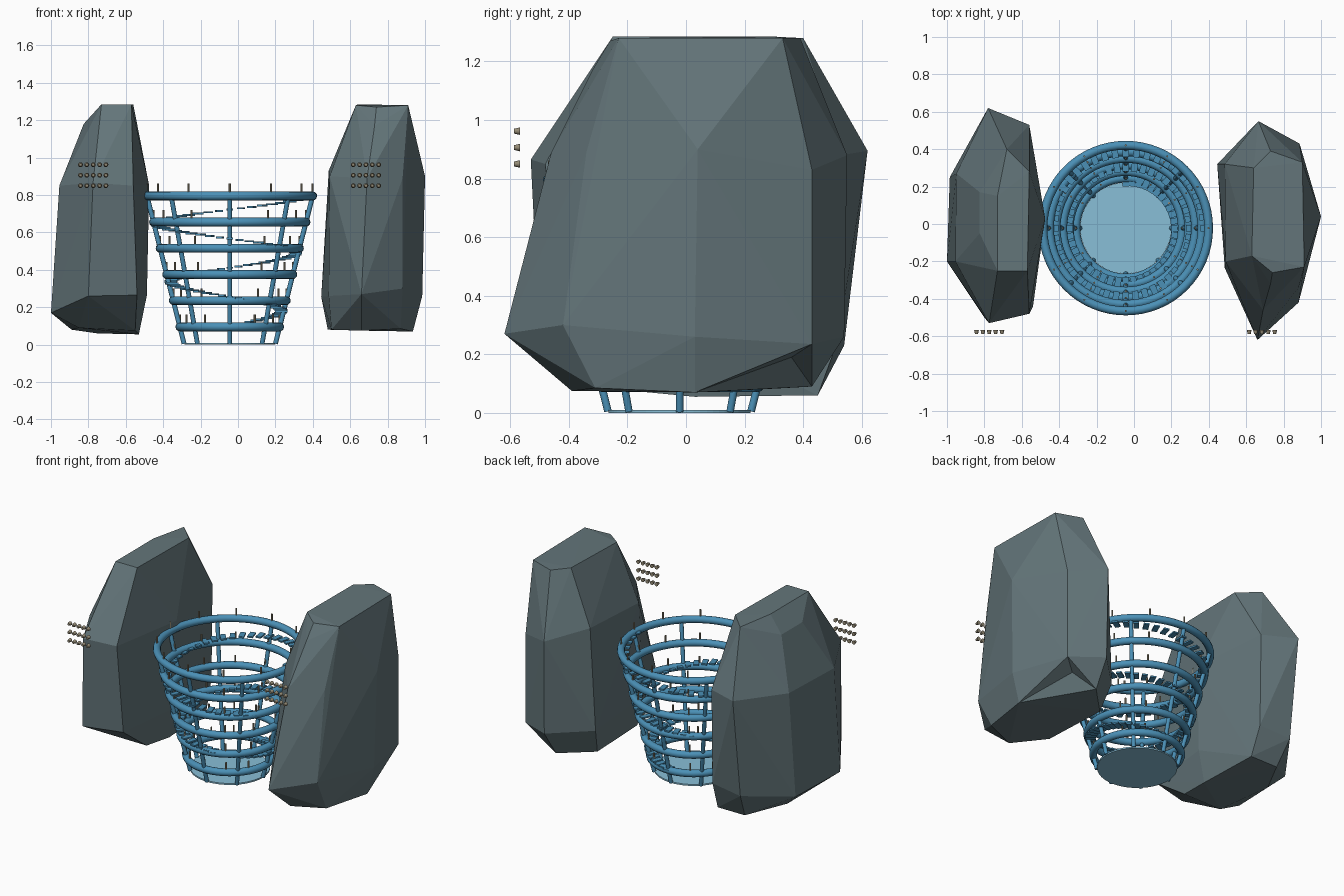
import bpy, bmesh, math
from mathutils import Vector, Matrix

if "Cube" in bpy.data.objects:
    bpy.data.objects.remove(bpy.data.objects["Cube"])

CX, CY = -0.044, -0.022          # axis of the lattice basket


def material(name, rgb):
    m = bpy.data.materials.new(name)
    m.diffuse_color = (*rgb, 1)
    m.use_nodes = True
    m.node_tree.nodes["Principled BSDF"].inputs["Base Color"].default_value = m.diffuse_color
    return m


BLUE = material("steel blue", (0.07, 0.28, 0.47))
PALE = material("pale blue", (0.25, 0.52, 0.68))
SLATE = material("slate grey", (0.127, 0.18, 0.195))
BEIGE = material("warm beige", (0.30, 0.26, 0.18))


def make(name, bm, mat, smooth=False):
    bmesh.ops.recalc_face_normals(bm, faces=bm.faces)
    me = bpy.data.meshes.new(name)
    bm.to_mesh(me)
    bm.free()
    me.materials.append(mat)
    ob = bpy.data.objects.new(name, me)
    bpy.context.collection.objects.link(ob)
    if smooth:
        bpy.context.view_layer.objects.active = ob
        ob.select_set(True)
        bpy.ops.object.shade_smooth_by_angle(angle=math.radians(40))
        ob.select_set(False)
    return ob


def rod(bm, a, b, r1, r2, seg):
    """Capped cylinder or cone from a to b."""
    a, b = Vector(a), Vector(b)
    d = b - a
    m = Matrix.Translation((a + b) / 2) @ d.to_track_quat('Z', 'Y').to_matrix().to_4x4()
    bmesh.ops.create_cone(bm, cap_ends=True, segments=seg, radius1=r1,
                          radius2=r2, depth=d.length, matrix=m)


def wall(z):
    """Basket radius at height z."""
    return 0.267 + (z - 0.095) * 0.2514


def polar(ang, r, z):
    return (CX + r * math.cos(ang), CY + r * math.sin(ang), z)


# Six stacked hoops, each with twelve thin pickets
ring_z = [0.095 + 0.14 * i for i in range(6)]
pickets = bmesh.new()
for i, z in enumerate(ring_z):
    bm = bmesh.new()
    n, k, t = 64, 12, 0.0235
    grid = [[bm.verts.new(polar(2 * math.pi * u / n,
                                wall(z) + t * math.cos(2 * math.pi * v / k),
                                z + t * math.sin(2 * math.pi * v / k)))
             for v in range(k)] for u in range(n)]
    for u in range(n):
        for v in range(k):
            bm.faces.new((grid[u][v], grid[(u + 1) % n][v],
                          grid[(u + 1) % n][(v + 1) % k], grid[u][(v + 1) % k]))
    make(f"hoop_{i + 1}", bm, BLUE, True)
    for j in range(12):
        a = j * math.pi / 6
        rod(pickets, polar(a, wall(z), z), polar(a, wall(z), z + 0.066), 0.0055, 0.0055, 8)
make("pickets", pickets, BEIGE)

# Eight leaning struts
bm = bmesh.new()
for j in range(8):
    a = j * math.pi / 4
    rod(bm, polar(a, wall(0.005), 0.005), polar(a, wall(0.795), 0.795), 0.013, 0.013, 12)
make("struts", bm, BLUE, True)

# Floor disc
bm = bmesh.new()
rod(bm, (CX, CY, 0), (CX, CY, 0.01), 0.243, 0.243, 64)
make("floor_disc", bm, PALE)

# Spiral of treads, rising clockwise from the back
bm = bmesh.new()
STEPS = 100
for i in range(STEPS):
    t = i / (STEPS - 1)
    z = 0.10 + 0.70 * t
    a = math.pi / 2 - 2.25 * 2 * math.pi * t
    m = (Matrix.Translation(polar(a, wall(z) - 0.012, z)) @ Matrix.Rotation(a, 4, 'Z')
         @ Matrix.Diagonal((0.066, 0.034, 0.010, 1)))
    bmesh.ops.create_cube(bm, size=1, matrix=m)
make("spiral_treads", bm, BLUE)


# Faceted boulders either side; dents pull hull corners inward
def boulder(name, points, dents=()):
    bm = bmesh.new()
    vs = [bm.verts.new(p) for p in points]
    res = bmesh.ops.convex_hull(bm, input=vs)
    junk = {g for g in res["geom_interior"] + res["geom_unused"]
            if isinstance(g, bmesh.types.BMVert)}
    bmesh.ops.delete(bm, geom=list(junk), context='VERTS')
    for old, new in dents:
        near = min(bm.verts, key=lambda v: (v.co - Vector(old)).length)
        near.co = new
    make(name, bm, SLATE)


boulder("left_boulder", [
    (-.73, -.25, 1.285), (-.57, -.25, 1.285), (-.56, .28, 1.285), (-.68, .40, 1.28),
    (-.73, .15, 1.285), (-.825, -.05, 1.18), (-.825, .17, 1.18),
    (-.775, -.53, .865), (-.955, -.20, .85), (-.95, .27, .86), (-.78, .62, .895),
    (-.56, .53, .88), (-.475, .03, .85), (-.56, -.48, .85),
    (-.80, -.50, .26), (-.957, -.25, .25), (-.78, .54, .23), (-.56, .52, .25),
    (-.487, .03, .265), (-.54, -.44, .265),
    (-1.0, -.20, .17), (-.985, .25, .17), (-.89, .20, .08), (-.85, -.20, .09),
    (-.55, -.18, .075), (-.53, .03, .055), (-.55, .45, .06), (-.75, .45, .06)])
boulder("right_boulder", [
    (.63, -.17, 1.28), (.64, .30, 1.285), (.73, .39, 1.28), (.90, .33, 1.28),
    (.91, -.23, 1.28), (.74, -.26, 1.27), (.73, -.32, 1.17),
    (.485, .32, .93), (.49, -.20, .90), (.69, -.46, .89), (.88, -.34, .89),
    (1.0, .04, .90), (.885, .43, .83), (.665, .55, .88),
    (.445, .32, .255), (.485, -.235, .26), (.66, -.62, .27), (.88, -.42, .30),
    (.985, .03, .26), (.885, .43, .235), (.67, .54, .26),
    (.48, .25, .08), (.50, -.20, .08), (.66, -.39, .075), (.87, -.31, .085),
    (.935, .03, .07), (.86, .33, .10), (.66, .43, .09)],
    dents=[((.86, .33, .10), (.79, .36, .19))])

# Floating grids of tapered studs in front of each boulder
for name, x0 in (("left_studs", -0.842), ("right_studs", 0.616)):
    bm = bmesh.new()
    for c in range(5):
        for z in (0.85, 0.906, 0.962):
            x = x0 + c * 0.034
            rod(bm, (x, -0.566, z), (x, -0.588, z), 0.013, 0.008, 12)
    make(name, bm, BEIGE, True)
